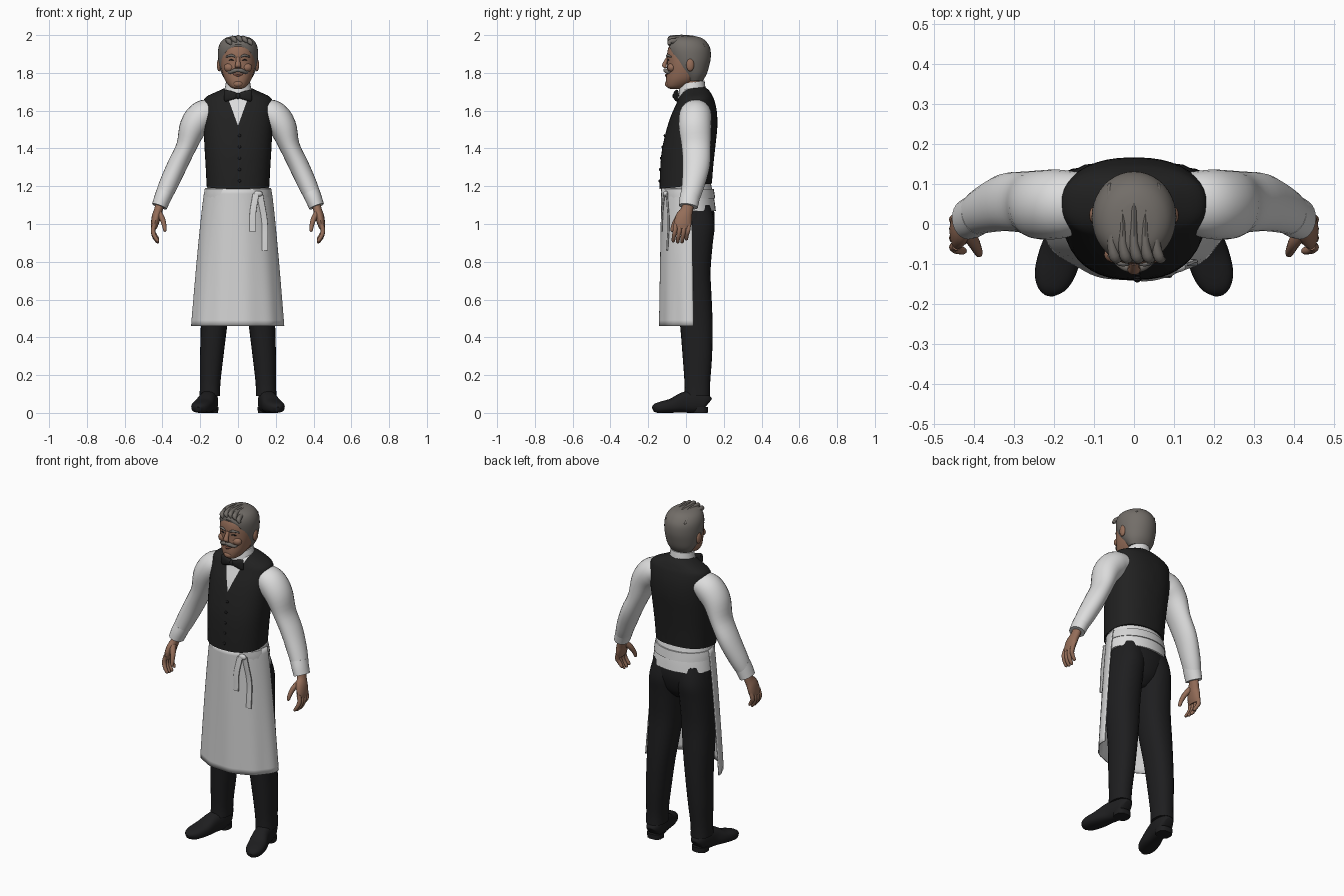
import bpy, bmesh, math
from mathutils import Vector


def material(name, r, g, b):
    m = bpy.data.materials.new(name)
    m.diffuse_color = (r, g, b, 1)
    return m


BLACK = material("vest black", .015, .015, .015)
DARK = material("trouser black", .013, .013, .014)
WHITE = material("shirt white", .72, .72, .72)
LINEN = material("apron white", .66, .66, .66)
SKIN = material("skin", .30, .155, .10)
LIP = material("lip", .20, .08, .055)
GREY = material("grey hair", .17, .155, .14)


def finish(name, bm, mats, angle=45):
    bmesh.ops.recalc_face_normals(bm, faces=bm.faces)
    me = bpy.data.meshes.new(name)
    bm.to_mesh(me)
    bm.free()
    ob = bpy.data.objects.new(name, me)
    bpy.context.collection.objects.link(ob)
    for m in mats:
        me.materials.append(m)
    bpy.ops.object.select_all(action='DESELECT')
    bpy.context.view_layer.objects.active = ob
    ob.select_set(True)
    bpy.ops.object.shade_smooth_by_angle(angle=math.radians(angle))
    return ob


def smooth_rows(rows, sub):
    """Catmull-Rom interpolation of number rows."""
    out, last = [], len(rows) - 1
    for i in range(last):
        a, b, c, d = rows[max(i - 1, 0)], rows[i], rows[i + 1], rows[min(i + 2, last)]
        for k in range(sub):
            t = k / sub
            out.append([.5 * (2 * q + (r - p) * t + (2 * p - 5 * q + 4 * r - s) * t * t
                        + (3 * q - p - 3 * r + s) * t ** 3) for p, q, r, s in zip(a, b, c, d)])
    return out + [list(rows[-1])]


def loft_mesh(rows, n=24, sub=4, p=2, flat=False, ref=(0, 1, 0), tilt=0):
    """Skin rings (x, y, z, ru, rv) along a path; flat keeps the rings level."""
    rows = smooth_rows(rows, sub)
    pts = [Vector(r[:3]) for r in rows]
    bm, rings = bmesh.new(), []
    for i, r in enumerate(rows):
        t = Vector((0, 0, 1)) if flat else (pts[min(i + 1, len(pts) - 1)] - pts[max(i - 1, 0)]).normalized()
        v = Vector(ref)
        v = (v - t * v.dot(t)).normalized()
        u = v.cross(t)
        ring = []
        for k in range(n):
            c, s = math.cos(2 * math.pi * k / n), math.sin(2 * math.pi * k / n)
            c, s = math.copysign(abs(c) ** (2 / p), c), math.copysign(abs(s) ** (2 / p), s)
            co = pts[i] + u * (r[3] * c) + v * (r[4] * s)
            co.z += tilt * co.y
            ring.append(bm.verts.new(co))
        rings.append(ring)
    for a, b in zip(rings, rings[1:]):
        for k in range(n):
            bm.faces.new((a[k], a[(k + 1) % n], b[(k + 1) % n], b[k]))
    bm.faces.new(rings[0])
    bm.faces.new(rings[-1])
    return bm


def loft(name, rows, mat, **kw):
    return finish(name, loft_mesh(rows, **kw), [mat])


def levels(rows):
    """(z, front y, back y, half width) -> loft rows."""
    return [(0, (f + b) / 2, z, w, (b - f) / 2) for z, f, b, w in rows]


def ball(name, loc, scale, mat):
    bm = bmesh.new()
    bmesh.ops.create_uvsphere(bm, u_segments=16, v_segments=10, radius=1)
    for v in bm.verts:
        v.co = Vector([c * s + l for c, s, l in zip(v.co, scale, loc)])
    return finish(name, bm, [mat])


# Vest with the shirt front cut in as a V
vest = loft_mesh(levels([(1.20, -.14, .137, .166), (1.30, -.137, .145, .171), (1.40, -.128, .156, .177),
                         (1.50, -.106, .166, .182), (1.58, -.08, .163, .185), (1.64, -.052, .15, .183),
                         (1.668, -.04, .138, .168), (1.695, -.028, .122, .112), (1.715, -.02, .1, .07)]),
                 n=40, p=2.35, flat=True, tilt=.1)
for s in (1, -1):
    bmesh.ops.bisect_plane(vest, geom=vest.verts[:] + vest.edges[:] + vest.faces[:],
                           plane_co=(0, 0, 1.52), plane_no=(s * .155, 0, -.056))
for f in vest.faces:
    c = f.calc_center_median()
    if c.y < .03 and .155 * abs(c.x) < .056 * (c.z - 1.52):
        f.material_index = 1
finish("vest", vest, [BLACK, WHITE], 60)
for z, y in ((1.48, -.113), (1.42, -.125), (1.36, -.133), (1.30, -.138), (1.24, -.141)):
    ball("vest_button", (.008, y, z - .012), (.008, .005, .008), DARK)

# Collar and bow tie
loft("collar", levels([(1.685, -.04, .105, .078), (1.715, -.036, .102, .07), (1.745, -.03, .098, .064)]),
     WHITE, flat=True, tilt=.15)
for s in (1, -1):
    loft("bow_wing", [(0, -.052, 1.678, .012, .012), (s * .03, -.054, 1.68, .022, .013),
                      (s * .062, -.05, 1.68, .031, .012), (s * .07, -.047, 1.68, .028, .008)], BLACK, p=2.6)
ball("bow_knot", (0, -.058, 1.678), (.014, .014, .016), BLACK)

# Shirt below the vest and apron waistband
loft("shirt_waist", levels([(1.07, -.105, .158, .181), (1.14, -.112, .148, .172), (1.23, -.115, .128, .16)]),
     WHITE, flat=True, n=32)
loft("apron_band", levels([(1.135, -.129, .155, .178), (1.16, -.13, .151, .176), (1.185, -.13, .147, .172)]),
     LINEN, flat=True, n=32)


# Apron: open sheet round the front
def apron_size(z):
    t = (1.19 - z) / .73
    return .172 + .071 * t ** .8, .158 + .022 * t, .03 + .01 * t


bm, grid = bmesh.new(), []
for i in range(25):
    z = 1.19 - .73 * i / 24
    rx, ry, cy = apron_size(z)
    row = []
    for k in range(49):
        a = math.pi * k / 48
        w = 1 + .012 * math.sin(11 * a + 1) * i / 24
        row.append(bm.verts.new((-rx * w * math.cos(a), cy - ry * w * math.sin(a), z)))
    grid.append(row)
for a, b in zip(grid, grid[1:]):
    for k in range(48):
        bm.faces.new((a[k], a[k + 1], b[k + 1], b[k]))
apron = finish("apron", bm, [LINEN])
mod = apron.modifiers.new("thickness", 'SOLIDIFY')
mod.thickness = .006
mod.offset = 0


# Apron ties
def on_apron(x, z):
    rx, ry, cy = apron_size(z)
    return cy - ry * math.sqrt(1 - (x / rx) ** 2) - .011


for x0, x1, z1 in ((.095, .078, .96), (.115, .142, .86)):
    rows = []
    for i in range(6):
        t = i / 5
        x, z = x0 + (x1 - x0) * min(1, t * 2), 1.16 + (z1 - 1.16) * t
        rows.append((x, on_apron(x, z), z, .017, .005))
    loft("apron_tie", rows, LINEN, p=4, n=16, flat=True)
ball("tie_knot", (.106, on_apron(.106, 1.16), 1.16), (.024, .013, .016), LINEN)

# Trouser seat
loft("trouser_seat", levels([(1.13, -.08, .135, .155), (1.06, -.085, .15, .172), (1.0, -.085, .148, .176),
                             (.93, -.07, .125, .13), (.88, -.04, .08, .05)]), DARK, flat=True, n=32)

for s in (1, -1):
    def mir(rows):
        return [(s * r[0],) + tuple(r[1:]) for r in rows]

    # Trouser legs
    loft("trouser_leg", mir([(.08, .03, 1.10, .08, .10), (.092, .032, 1.0, .09, .12), (.1, .027, .9, .092, .115),
                             (.108, .03, .75, .089, .10), (.117, .044, .6, .081, .092),
                             (.127, .055, .46, .070, .086), (.139, .06, .3, .062, .078),
                             (.147, .06, .16, .054, .068), (.149, .06, .09, .055, .068)]),
         DARK, flat=True, p=2.3)
    # Shoes
    loft("shoe", mir([(.146, .113, .045, .035, .025), (.147, .10, .052, .05, .04), (.152, .05, .06, .06, .046),
                      (.164, -.01, .055, .055, .046), (.182, -.07, .039, .039, .053),
                      (.199, -.125, .031, .031, .050), (.208, -.158, .025, .025, .036),
                      (.211, -.174, .018, .014, .014)]), DARK, ref=(1, 0, 0), p=2.6)
    loft("shoe_heel", mir([(.149, .075, 0, .044, .04), (.149, .075, .03, .045, .042)]), DARK, flat=True, p=2.6)

    # Sleeves with cuffs
    loft("sleeve", mir([(.13, .055, 1.595, .065, .075), (.185, .05, 1.575, .08, .086), (.236, .048, 1.515, .074, .086),
                        (.274, .054, 1.41, .054, .077), (.322, .054, 1.31, .053, .072),
                        (.37, .037, 1.205, .05, .06), (.398, .022, 1.14, .043, .051),
                        (.408, .017, 1.115, .038, .046)]), WHITE)
    loft("cuff", mir([(.388, .026, 1.165, .046, .053), (.402, .018, 1.13, .044, .053),
                      (.416, .012, 1.093, .041, .051)]), WHITE)

    # Hands
    loft("palm", mir([(.41, .014, 1.12, .024, .03), (.421, .005, 1.075, .023, .032), (.432, -.01, 1.04, .024, .043),
                      (.441, -.018, 1.0, .02, .046), (.445, -.02, .975, .014, .04)]), SKIN, n=16)
    for k in range(4):
        y, e = .015 - .023 * k, (.015, 0, 0, .006)[k]
        loft("finger", mir([(.442, y, 1.0, .012, .0125), (.45, y - .004, .965, .012, .012),
                            (.442, y - .01, .93 + e, .011, .011), (.426, y - .013, .906 + e, .009, .009),
                            (.421, y - .013, .899 + e, .004, .004)]), SKIN, n=10, sub=3)
    loft("thumb", mir([(.422, -.015, 1.06, .018, .02), (.402, -.043, 1.03, .015, .017), (.391, -.064, .995, .012, .013),
                       (.387, -.074, .967, .009, .01), (.387, -.077, .96, .004, .004)]), SKIN, n=10, sub=3)

    # Ears, brows, eyes, cheeks and moustache halves
    ball("ear", (s * .1, .022, 1.842), (.012, .021, .034), SKIN)
    ball("cheek", (s * .045, -.076, 1.828), (.03, .022, .024), SKIN)
    loft("eyebrow", mir([(.014, -.1, 1.885, .004, .004), (.035, -.098, 1.893, .007, .007),
                         (.064, -.077, 1.884, .004, .004)]), GREY, n=10, sub=3)
    loft("eye", mir([(.022, -.097, 1.867, .001, .002), (.036, -.094, 1.869, .004, .004),
                     (.051, -.085, 1.866, .001, .002)]), DARK, n=8, sub=3)
    loft("moustache", mir([(0, -.109, 1.815, .009, .01), (.02, -.108, 1.812, .011, .011),
                           (.042, -.094, 1.803, .008, .009), (.056, -.082, 1.808, .003, .003)]), GREY, n=12)

# Head and neck
loft("neck", levels([(1.66, -.01, .09, .057), (1.72, -.022, .088, .056), (1.80, -.03, .085, .058)]), SKIN, flat=True)
loft("head", levels([(1.716, -.085, -.035, .022), (1.727, -.102, .0, .043), (1.76, -.106, .06, .068),
                     (1.80, -.103, .09, .083), (1.85, -.1, .1, .092), (1.90, -.1, .1, .091),
                     (1.94, -.09, .1, .083), (1.98, -.06, .07, .05)]), SKIN, n=32, p=2.2, flat=True)
loft("nose", [(0, -.093, 1.885, .010, .010), (0, -.108, 1.858, .012, .012), (0, -.115, 1.838, .016, .012),
              (0, -.107, 1.825, .015, .008)], SKIN, n=14, flat=True)
ball("chin", (0, -.095, 1.742), (.026, .017, .018), SKIN)
loft("lower_lip", [(-.026, -.097, 1.794, .003, .003), (0, -.107, 1.787, .006, .005),
                   (.026, -.097, 1.794, .003, .003)], LIP, n=10)

# Hair cap trimmed along a sloping hairline, then swept locks
hair = loft_mesh(levels([(1.757, .0, .088, .064), (1.79, -.03, .108, .084), (1.83, -.07, .121, .098),
                         (1.88, -.092, .131, .105), (1.93, -.1, .128, .104), (1.965, -.092, .108, .09),
                         (1.985, -.075, .082, .065), (1.994, -.05, .05, .035)]), n=40, flat=True)
res = bmesh.ops.bisect_plane(hair, geom=hair.verts[:] + hair.edges[:] + hair.faces[:], plane_co=(0, -.09, 1.94),
                             plane_no=(0, 1.75, 1), clear_inner=True)
bmesh.ops.holes_fill(hair, edges=[e for e in res['geom_cut'] if isinstance(e, bmesh.types.BMEdge)])
finish("hair", hair, [GREY])
for x, z in ((-.055, 1.972), (-.028, 1.983), (0, 1.987), (.028, 1.983), (.055, 1.97)):
    loft("hair_lock", [(x + .02, -.088, z - .022, .006, .006), (x + .008, -.084, z - .006, .014, .014),
                       (x, -.05, z, .014, .012), (x, .0, z - .001, .015, .009),
                       (x * 1.1, .06, z - .008, .012, .009), (x * 1.1, .1, z - .03, .005, .005)],
         GREY, n=10, ref=(1, 0, 0))
